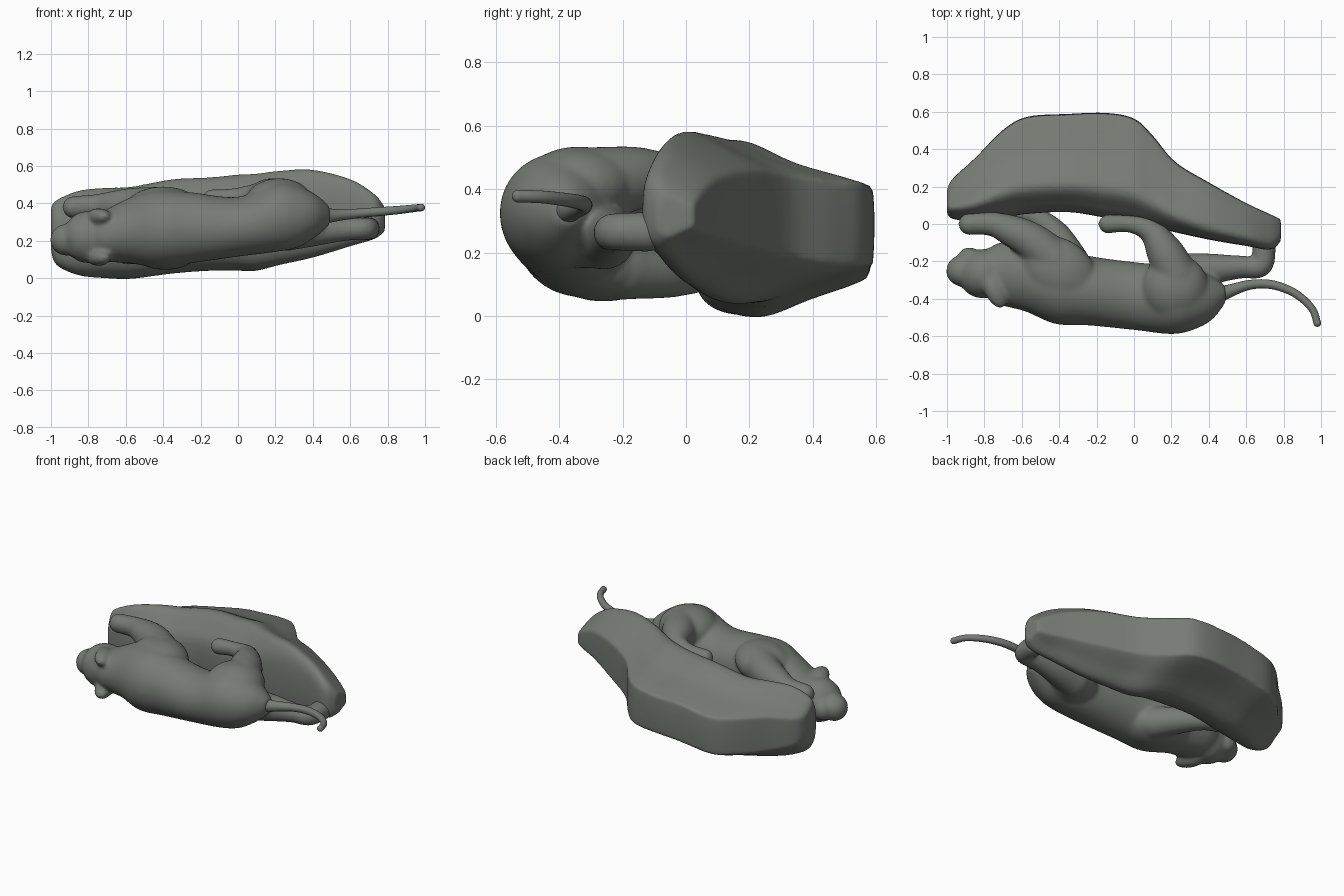
import bpy, bmesh, math
from mathutils import Vector, Matrix

if "Cube" in bpy.data.objects:
    bpy.data.objects.remove(bpy.data.objects["Cube"])

stone = bpy.data.materials.new("grey green stone")
stone.diffuse_color = (0.18, 0.2, 0.175, 1)
stone.use_nodes = True
stone.node_tree.nodes["Principled BSDF"].inputs["Base Color"].default_value = stone.diffuse_color


def spline(pts, n, closed=False):
    """Catmull-Rom interpolation of equally long tuples."""
    out, m = [], len(pts)
    get = (lambda i: pts[i % m]) if closed else (lambda i: pts[max(0, min(m - 1, i))])
    for i in range(m if closed else m - 1):
        a, b, c, d = get(i - 1), get(i), get(i + 1), get(i + 2)
        for k in range(n):
            t = k / n
            out.append(tuple(0.5 * (2 * q + (r - p) * t + (2 * p - 5 * q + 4 * r - s) * t * t
                                    + (3 * q - p - 3 * r + s) * t ** 3)
                             for p, q, r, s in zip(a, b, c, d)))
    if not closed:
        out.append(pts[-1])
    return out


def loft(bm, rings):
    """Skin a list of rings and close both ends."""
    vs = [[bm.verts.new(p) for p in ring] for ring in rings]
    n = len(vs[0])
    faces = [bm.faces.new((a[i], a[(i + 1) % n], b[(i + 1) % n], b[i]))
             for a, b in zip(vs, vs[1:]) for i in range(n)]
    faces += [bm.faces.new(vs[0][::-1]), bm.faces.new(vs[-1])]
    bmesh.ops.recalc_face_normals(bm, faces=faces)


def ball(bm, c, r, tilt=0):
    mat = Matrix.Translation(c) @ Matrix.Rotation(math.radians(tilt), 4, 'Z') @ Matrix.Diagonal((*r, 1))
    bmesh.ops.create_uvsphere(bm, u_segments=24, v_segments=16, radius=1, matrix=mat)


def limb(bm, pts):
    """Round tube through (x, y, z, radius) points, with ball ends."""
    path = spline(pts, 6)
    rings = []
    for i, p in enumerate(path):
        a, b = path[max(0, i - 1)], path[min(len(path) - 1, i + 1)]
        t = (Vector(b[:3]) - Vector(a[:3])).normalized()
        side = t.cross(Vector((0, 0, 1))).normalized()
        up = side.cross(t)
        rings.append([Vector(p[:3]) + p[3] * (math.cos(u) * side + math.sin(u) * up)
                      for u in (k * math.tau / 20 for k in range(20))])
    loft(bm, rings)
    for p in (path[0], path[-1]):
        ball(bm, p[:3], (p[3],) * 3)


def finish(bm, name, angle, soften):
    """Make the object, fuse its parts into one skin and soften the joints."""
    me = bpy.data.meshes.new(name)
    bm.to_mesh(me)
    bm.free()
    ob = bpy.data.objects.new(name, me)
    bpy.context.collection.objects.link(ob)
    me.materials.append(stone)
    bpy.ops.object.select_all(action='DESELECT')
    bpy.context.view_layer.objects.active = ob
    ob.select_set(True)
    if soften:
        r = ob.modifiers.new("fuse", 'REMESH')
        r.mode, r.voxel_size = 'VOXEL', 0.01
        s = ob.modifiers.new("soften", 'SMOOTH')
        s.factor, s.iterations = 0.5, soften
        for m in ("fuse", "soften"):
            bpy.ops.object.modifier_apply(modifier=m)
    bpy.ops.object.shade_smooth_by_angle(angle=math.radians(angle))


# Rock: outline scaled to stations (x, y low, y high, z low, z high);
# the broad end has a sloping upper front, the narrow end a steep one
steep = [(0, .3), (0, .7), (.08, .92), (.25, 1), (.6, .9), (.94, .77), (1, .69),
         (1, .29), (.95, .22), (.65, .11), (.35, 0), (.1, .08)]
sloped = [(0, .3), (0, .66), (.1, .85), (.28, 1), (.6, .85), (.94, .75)] + steep[6:]
stations = [(-1, .06, .18, .15, .38), (-.97, .03, .24, .07, .42), (-.85, .02, .35, .015, .47),
            (-.7, .04, .5, .0, .485), (-.57, .06, .57, -.003, .49), (-.35, .07, .585, .025, .53),
            (-.15, .04, .59, .04, .54), (0, .02, .56, .04, .555), (.1, -.01, .47, .04, .56),
            (.22, -.04, .33, .07, .575), (.4, -.08, .22, .11, .58), (.6, -.115, .11, .17, .53),
            (.73, -.135, .05, .21, .45), (.785, -.09, .025, .25, .38)]
bm = bmesh.new()
steep, sloped = spline(steep, 4, True), spline(sloped, 4, True)
rings = []
for x, y0, y1, z0, z1 in spline(stations, 5):
    k = max(0, min(1, (x + .1) / .5))
    rings.append([(x, y0 + (y1 - y0) * (a[0] * k + b[0] * (1 - k)), z0 + (z1 - z0) * (a[1] * k + b[1] * (1 - k)))
                  for a, b in zip(steep, sloped)])
loft(bm, rings)
finish(bm, "rock", 60, 6)

# Big cat lying sideways: its back faces -y, its head points to -x
bm = bmesh.new()

# Trunk stations (x, y centre, y radius, z centre, z radius)
trunk = [(-.82, -.26, .1, .22, .1), (-.72, -.265, .165, .225, .135), (-.58, -.28, .188, .255, .175),
         (-.42, -.325, .21, .265, .207), (-.25, -.355, .187, .27, .19), (0, -.385, .182, .275, .16),
         (.2, -.405, .184, .325, .185), (.32, -.4, .165, .33, .165), (.42, -.395, .115, .335, .11),
         (.49, -.375, .045, .335, .05)]
loft(bm, [[(x, y + ry * math.cos(a), z + rz * math.sin(a))
           for a in (k * math.tau / 32 for k in range(32))]
          for x, y, ry, z, rz in spline(trunk, 6)])

# Head, muzzle, brow, jaw, nose
ball(bm, (-.8, -.265, .22), (.14, .13, .14), 35)
ball(bm, (-.92, -.25, .205), (.085, .085, .085), 20)
ball(bm, (-.86, -.3, .215), (.075, .065, .11), -30)
ball(bm, (-.875, -.18, .205), (.065, .055, .07), -20)
ball(bm, (-.975, -.26, .205), (.03, .04, .045), 0)

# Ears, leaning against the skull
for z in (.33, .11):
    ball(bm, (-.745, -.355, z), (.055, .105, .045), 25)

# Upper foreleg, reaching forward
ball(bm, (-.4, -.25, .375), (.22, .17, .115), -35)
limb(bm, [(-.43, -.19, .375, .115), (-.55, -.09, .385, .1), (-.66, -.035, .385, .085),
          (-.76, .0, .385, .065), (-.88, .0, .38, .06)])
# Lower foreleg, planted further back
ball(bm, (-.39, -.26, .155), (.2, .17, .11), -35)
limb(bm, [(-.34, -.2, .15, .1), (-.42, -.06, .135, .08), (-.52, .03, .13, .06), (-.6, .06, .13, .055)])

# Upper hind leg, stepping forward
ball(bm, (.22, -.34, .41), (.18, .18, .125), 10)
limb(bm, [(.225, -.27, .42, .115), (.165, -.15, .435, .1), (.09, -.04, .44, .067),
          (-.02, .0, .435, .047), (-.14, .0, .425, .052)])
# Lower hind leg, stretched back
ball(bm, (.22, -.32, .25), (.18, .15, .1), 20)
limb(bm, [(.26, -.26, .25, .105), (.42, -.24, .255, .083), (.57, -.23, .26, .062),
          (.68, -.225, .265, .06), (.695, -.12, .265, .065)])
finish(bm, "big_cat", 60, 20)

# Tail
bm = bmesh.new()
limb(bm, [(.38, -.4, .335, .07), (.49, -.365, .335, .038), (.62, -.325, .345, .026), (.74, -.325, .355, .024),
          (.86, -.37, .365, .022), (.95, -.45, .375, .02), (.98, -.53, .378, .02)])
finish(bm, "tail", 60, 0)
